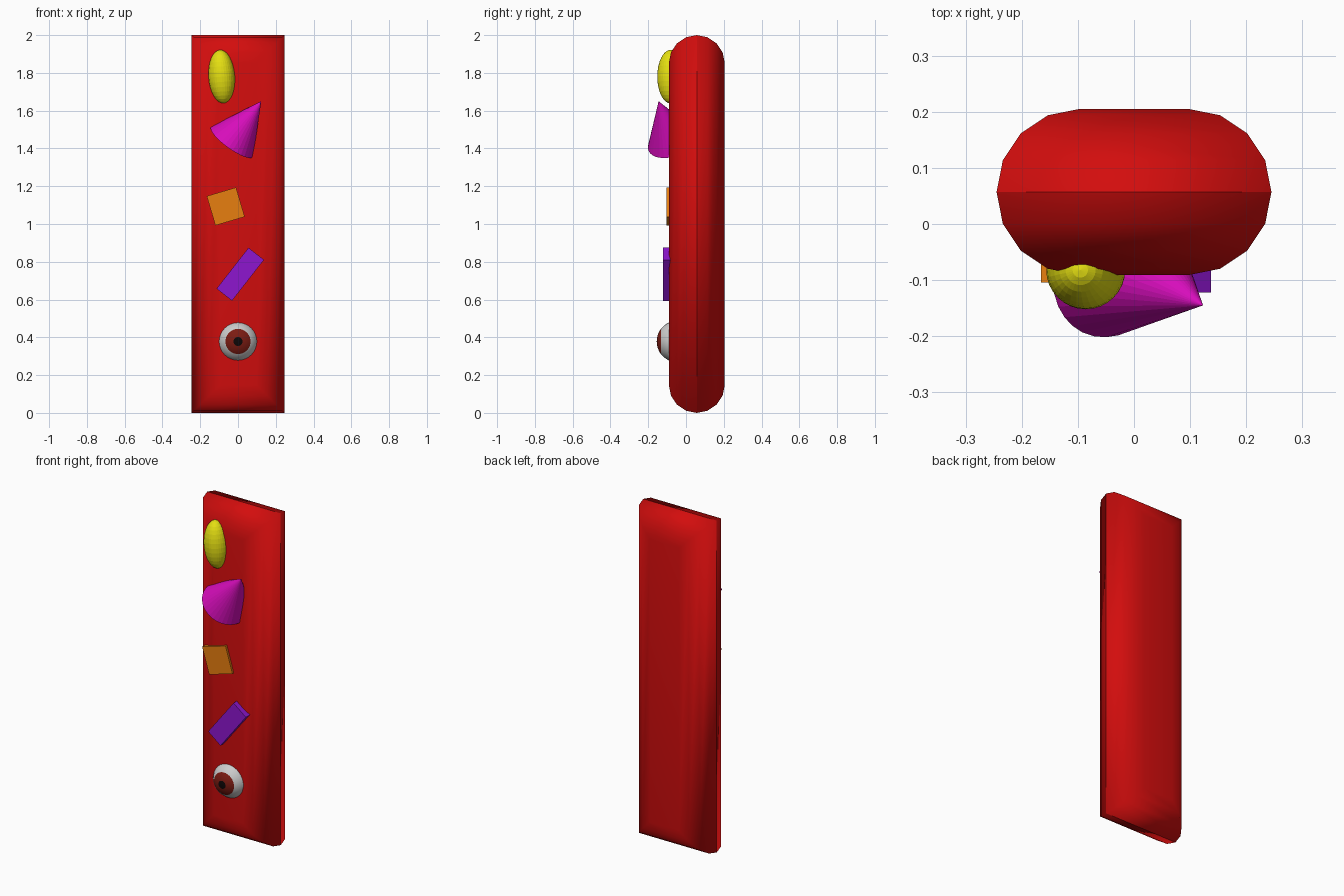
import bpy, bmesh
from math import sin, cos, pi, radians
from mathutils import Vector

if "Cube" in bpy.data.objects:
    bpy.data.objects.remove(bpy.data.objects["Cube"])


def material(name, rgb):
    m = bpy.data.materials.new(name)
    m.diffuse_color = (*rgb, 1)
    m.use_nodes = True
    m.node_tree.nodes["Principled BSDF"].inputs["Base Color"].default_value = m.diffuse_color
    return m


def finish(name, mat, smooth=False):
    ob = bpy.context.object
    ob.name = name
    ob.data.materials.append(mat)
    if smooth:
        bpy.ops.object.shade_smooth_by_angle(angle=radians(40))
    return ob


def box(name, loc, size, tilt, mat):
    bpy.ops.mesh.primitive_cube_add(size=1, location=loc, rotation=(0, -radians(tilt), 0))
    bpy.context.object.scale = size
    return finish(name, mat)


# slab body: stacked rectangles following a half-round edge, soft mitres, hard mid seam
R, CY, HW, HH = 0.148, 0.057, 0.097, 0.852
bm = bmesh.new()
loops = []
for i in range(9):
    a = -pi / 2 + pi * i / 8
    w, h, y = HW + R * cos(a), HH + R * cos(a), CY + R * sin(a)
    loops.append([bm.verts.new((sx * w, y, 1 + sz * h))
                  for sx, sz in ((-1, -1), (1, -1), (1, 1), (-1, 1))])
for lo, hi in zip(loops, loops[1:]):
    for k in range(4):
        n = (k + 1) % 4
        bm.faces.new((lo[k], lo[n], hi[n], hi[k]))
bm.faces.new(loops[0])
bm.faces.new(loops[-1])
bmesh.ops.recalc_face_normals(bm, faces=bm.faces)
for f in bm.faces:
    f.smooth = True
for e in bm.edges:
    e.smooth = not all(v in loops[4] for v in e.verts)
me = bpy.data.meshes.new("slab_body")
bm.to_mesh(me)
bm.free()
me.materials.append(material("red", (0.65, 0.004, 0.004)))
bpy.context.collection.objects.link(bpy.data.objects.new("slab_body", me))

# yellow ellipsoid
bpy.ops.mesh.primitive_uv_sphere_add(segments=32, ring_count=16, radius=1,
                                     location=(-0.086, -0.082, 1.78),
                                     rotation=(0, -radians(4), 0))
bpy.context.object.scale = (0.07, 0.07, 0.142)
finish("yellow_ellipsoid", material("yellow", (0.78, 0.74, 0.006)))

# magenta cone, aimed from base centre to tip
base, tip = Vector((-0.032, -0.07, 1.435)), Vector((0.123, -0.145, 1.65))
axis = tip - base
bpy.ops.mesh.primitive_cone_add(vertices=32, radius1=0.137, radius2=0, depth=axis.length,
                                location=(base + tip) / 2,
                                rotation=axis.to_track_quat('Z', 'Y').to_euler())
finish("magenta_cone", material("magenta", (0.68, 0.004, 0.5)))

# boxes sunk into the front
box("orange_cube", (-0.065, -0.023, 1.093), (0.162, 0.162, 0.162), 16.5,
    material("orange", (0.8, 0.21, 0.005)))
box("purple_block", (0.012, -0.062, 0.734), (0.275, 0.12, 0.104), 52,
    material("purple", (0.27, 0.008, 0.62)))

# eyeball: pole faces forward, iris and pupil are its outer rings
bpy.ops.mesh.primitive_uv_sphere_add(segments=32, ring_count=29, radius=0.11,
                                     location=(0, -0.045, 0.378), rotation=(pi / 2, 0, 0))
eye = finish("eyeball", material("white", (0.9, 0.9, 0.9)), True)
eye.data.materials.append(material("iris", (0.2, 0.011, 0.006)))
eye.data.materials.append(material("pupil", (0.004, 0.002, 0.002)))
for p in eye.data.polygons:
    c = p.center.normalized().z
    p.material_index = 2 if c > cos(radians(12.4)) else 1 if c > cos(radians(37.2)) else 0
